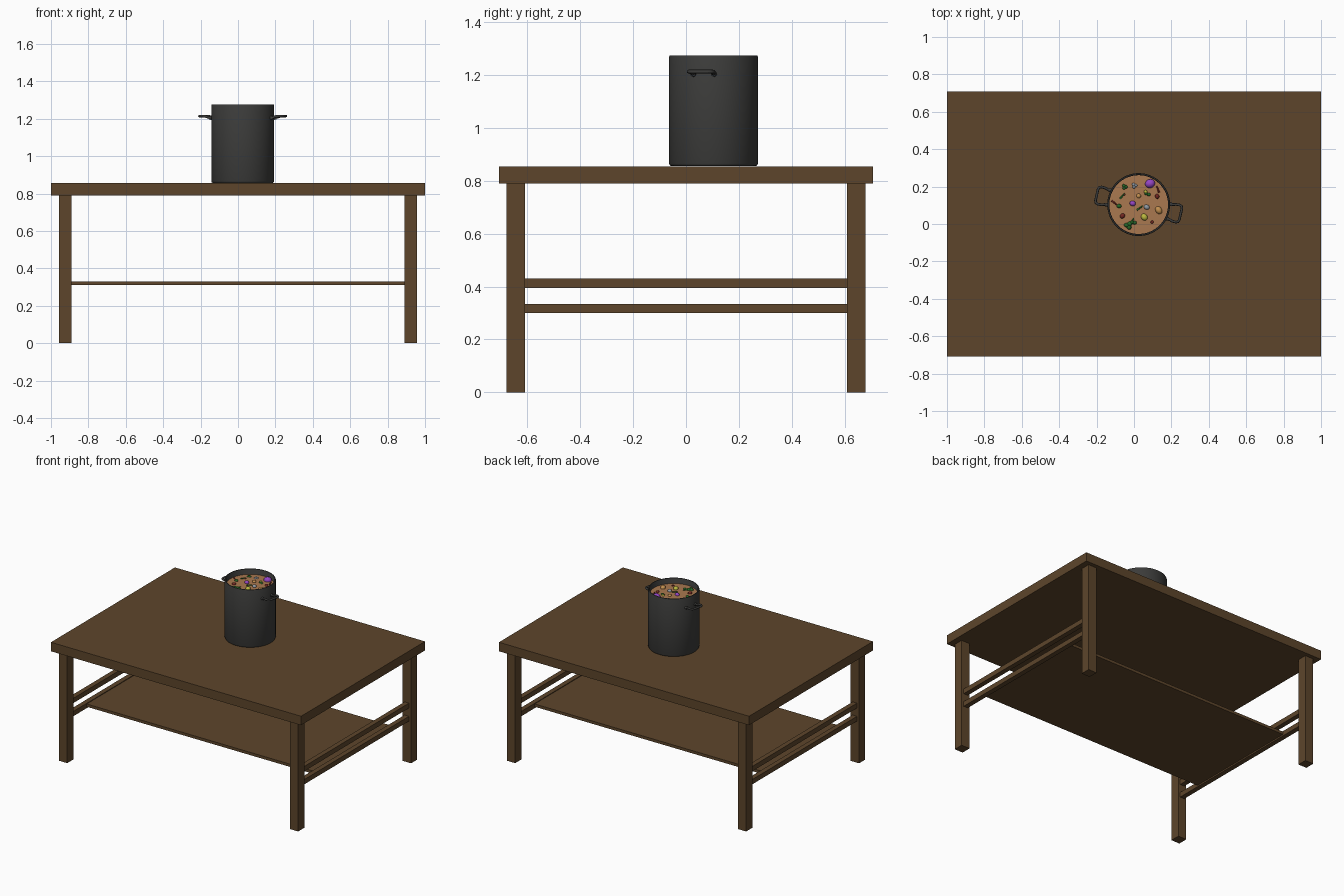
import bpy, bmesh, math, random
from mathutils import Vector, Matrix

if "Cube" in bpy.data.objects:
    bpy.data.objects.remove(bpy.data.objects["Cube"])

random.seed(4)


def mat(name, r, g, b):
    m = bpy.data.materials.new(name)
    m.diffuse_color = (r, g, b, 1)
    m.use_nodes = True
    m.node_tree.nodes["Principled BSDF"].inputs["Base Color"].default_value = m.diffuse_color
    return m


WOOD = mat("wood", 0.11, 0.06, 0.024)
IRON = mat("dark_metal", 0.045, 0.045, 0.043)
BROTH = mat("broth", 0.40, 0.19, 0.08)
GREEN = mat("green", 0.02, 0.14, 0.02)
PURPLE = mat("purple", 0.30, 0.06, 0.55)
RED = mat("dark_red", 0.17, 0.02, 0.015)
GREY = mat("blue_grey", 0.28, 0.32, 0.36)
YELLOW = mat("yellow", 0.50, 0.48, 0.05)
ORANGE = mat("pale_orange", 0.55, 0.28, 0.08)


def finish(name, bm, material, smooth=False):
    bmesh.ops.recalc_face_normals(bm, faces=bm.faces)
    me = bpy.data.meshes.new(name)
    bm.to_mesh(me)
    bm.free()
    ob = bpy.data.objects.new(name, me)
    bpy.context.collection.objects.link(ob)
    me.materials.append(material)
    if smooth:
        bpy.ops.object.select_all(action='DESELECT')
        ob.select_set(True)
        bpy.context.view_layer.objects.active = ob
        bpy.ops.object.shade_smooth_by_angle(angle=math.radians(40))
    return ob


def box(name, lo, hi):
    lo, hi = Vector(lo), Vector(hi)
    bm = bmesh.new()
    bmesh.ops.create_cube(bm, size=1, matrix=Matrix.Translation((lo + hi) / 2)
                          @ Matrix.Diagonal((*(hi - lo), 1)))
    return finish(name, bm, WOOD)


# Table: top, four legs, two rails per side, low shelf
box("table_top", (-1, -0.708, 0.79), (1, 0.708, 0.855))
for sx, side in ((-1, "left"), (1, "right")):
    xa, xb = sorted((sx * 0.89, sx * 0.957))
    for sy, end in ((-1, "front"), (1, "back")):
        ya, yb = sorted((sy * 0.61, sy * 0.68))
        box(f"{end}_{side}_leg", (xa, ya, 0), (xb, yb, 0.79))
    xa, xb = sorted((sx * 0.905, sx * 0.94))
    for level, z in (("lower", 0.30), ("upper", 0.395)):
        box(f"{level}_{side}_rail", (xa, -0.61, z), (xb, 0.61, z + 0.035))
box("shelf", (-0.905, -0.435, 0.31), (0.905, 0.435, 0.33))

# Pot: lathed wall with rounded foot and rim
CX, CY, SOUP_Z = 0.025, 0.104, 1.237


def lathe(name, profile, material, seg=64):
    bm = bmesh.new()
    pts = [bm.verts.new((CX + r, CY, z)) for r, z in profile]
    edges = [bm.edges.new(p) for p in zip(pts, pts[1:])]
    bmesh.ops.spin(bm, geom=pts + edges, cent=(CX, CY, 0), axis=(0, 0, 1),
                   angle=math.tau, steps=seg, use_duplicate=False)
    bmesh.ops.remove_doubles(bm, verts=bm.verts, dist=1e-5)
    return finish(name, bm, material, True)


lathe("pot", [(0, 0.856), (0.160, 0.856), (0.165, 0.859), (0.168, 0.866),
              (0.168, 1.270), (0.166, 1.275), (0.160, 1.275), (0.157, 1.270),
              (0.157, 0.870), (0, 0.870)], IRON)
lathe("soup", [(0.1575, SOUP_Z), (0.08, SOUP_Z + 0.002), (0, SOUP_Z)], BROTH)

# Pot handles: bent bars, with round mounting pads on the wall
for name, ang in (("right_handle", -13), ("left_handle", 167)):
    a = math.radians(ang)
    frame = Matrix.Translation((CX, CY, 0)) @ Matrix.Rotation(a, 4, 'Z')
    cu = bpy.data.curves.new(name, 'CURVE')
    cu.dimensions = '3D'
    cu.bevel_depth = 0.007
    cu.bevel_resolution = 2
    cu.use_fill_caps = True
    half = [(0.163, 0.040, 1.204), (0.178, 0.041, 1.207), (0.195, 0.046, 1.213),
            (0.215, 0.047, 1.214), (0.226, 0.042, 1.214), (0.230, 0.031, 1.214)]
    path = half + [(u, -v, z) for u, v, z in reversed(half)]
    sp = cu.splines.new('POLY')
    sp.points.add(len(path) - 1)
    for p, co in zip(sp.points, path):
        p.co = (*(frame @ Vector(co)), 1)
    sp.use_smooth = True
    cu.materials.append(IRON)
    bpy.context.collection.objects.link(bpy.data.objects.new(name, cu))
    for i, v in enumerate((-0.040, 0.040)):
        bm = bmesh.new()
        bmesh.ops.create_cone(
            bm, cap_ends=True, segments=16, radius1=0.010, radius2=0.009, depth=0.014,
            matrix=frame @ Matrix.Translation((0.168, v, 1.204)) @ Matrix.Rotation(math.pi / 2, 4, 'Y'))
        finish(f"{name}_pad_{i + 1}", bm, IRON, True)


# Floating vegetables: clusters of rounded pieces
def veg(name, x, y, r, material, count=1, sink=0.2):
    bm = bmesh.new()
    for i in range(count):
        a = math.tau * i / count + x * 40
        d = 0 if count == 1 else r * 0.75
        m = Matrix.Translation((x + d * math.cos(a), y + d * math.sin(a), SOUP_Z + r * sink))
        m = m @ Matrix.Rotation(a, 4, 'Z') @ Matrix.Diagonal(
            (random.uniform(0.95, 1.15), random.uniform(0.85, 1), 0.8, 1))
        bmesh.ops.create_uvsphere(bm, u_segments=16, v_segments=10, radius=r, matrix=m)
    finish(name, bm, material, True)


for row in (
    ("large_purple_ball", 0.086, 0.216, 0.027, PURPLE),
    ("small_purple_ball", -0.007, 0.110, 0.016, PURPLE),
    ("grey_cluster", 0.003, 0.205, 0.009, GREY, 3),
    ("grey_ball", 0.068, 0.090, 0.015, GREY),
    ("green_sprig_back", -0.050, 0.198, 0.009, GREEN, 3),
    ("green_sprig_left", -0.080, 0.096, 0.012, GREEN),
    ("green_sprig_front", -0.030, -0.008, 0.013, GREEN, 3),
    ("green_sprig_front_tip", -0.004, 0.008, 0.010, GREEN, 2),
    ("green_bud", 0.072, 0.160, 0.009, GREEN, 2),
    ("red_bean_left", -0.062, 0.043, 0.014, RED),
    ("red_bean_right", 0.124, 0.148, 0.012, RED),
    ("red_bean_front", 0.097, 0.010, 0.008, RED),
    ("red_bean_back", -0.052, 0.158, 0.006, RED),
    ("yellow_ball", 0.055, 0.037, 0.018, YELLOW),
    ("yellow_bud", 0.062, 0.172, 0.010, YELLOW),
    ("orange_slice", 0.132, 0.074, 0.020, ORANGE),
    ("orange_chunk", 0.025, 0.150, 0.013, ORANGE),
):
    veg(*row)

# Thin stalks lying in the soup
for i, (x, y, ang, m) in enumerate(((-0.105, 0.113, -40, RED), (-0.062, 0.150, 50, GREEN),
                                    (0.128, 0.185, 110, RED), (0.030, 0.085, 35, GREEN),
                                    (-0.010, 0.015, 60, GREEN))):
    bm = bmesh.new()
    bmesh.ops.create_cone(
        bm, cap_ends=True, segments=10, radius1=0.005, radius2=0.003, depth=0.038,
        matrix=Matrix.Translation((x, y, SOUP_Z + 0.003))
        @ Matrix.Rotation(math.radians(ang), 4, 'Z') @ Matrix.Rotation(math.pi / 2, 4, 'Y'))
    finish(f"stalk_{i + 1}", bm, m, True)
